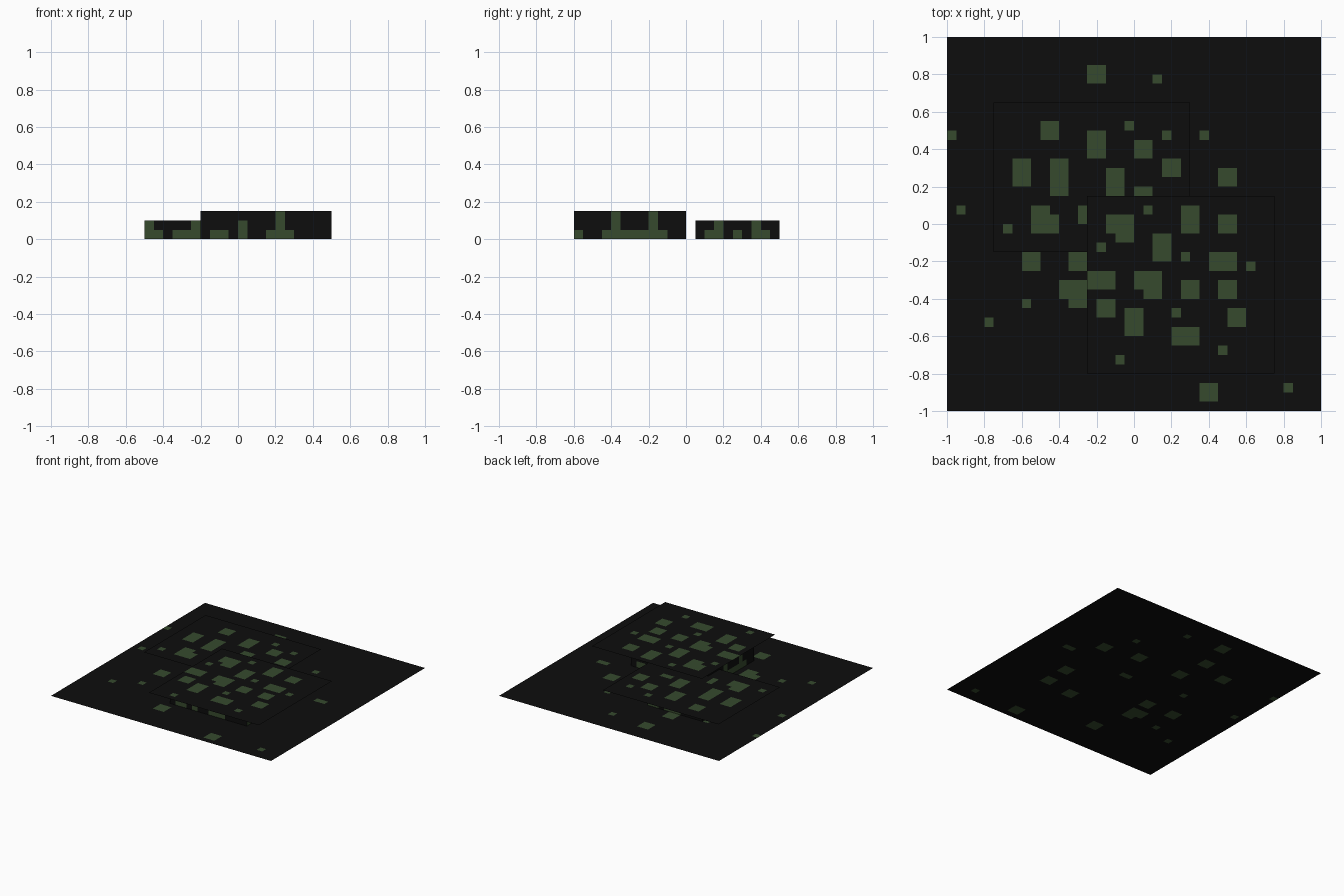
import bpy, bmesh
from mathutils import Vector

if "Cube" in bpy.data.objects:
    bpy.data.objects.remove(bpy.data.objects["Cube"])

U = 0.05  # every panel is divided into square cells of this size


def material(name, rgb):
    m = bpy.data.materials.new(name)
    m.diffuse_color = (*rgb, 1)
    m.use_nodes = True
    m.node_tree.nodes["Principled BSDF"].inputs["Base Color"].default_value = m.diffuse_color
    return m


BLACK = material("near black", (0.004, 0.004, 0.004))
GREEN = material("moss green", (0.037, 0.068, 0.027))


def add_panel(bm, place, u0, u1, v0, v1, patches):
    """Flat grid of cells; cells inside a patch (u0, u1, v0, v1) are green."""
    vs = {(u, v): bm.verts.new(place(u * U, v * U))
          for u in range(u0, u1 + 1) for v in range(v0, v1 + 1)}
    for u in range(u0, u1):
        for v in range(v0, v1):
            f = bm.faces.new([vs[u, v], vs[u + 1, v], vs[u + 1, v + 1], vs[u, v + 1]])
            f.material_index = int(any(a <= u < b and c <= v < d for a, b, c, d in patches))


def finish(bm, name):
    me = bpy.data.meshes.new(name)
    bm.to_mesh(me)
    bm.free()
    me.materials.append(BLACK)
    me.materials.append(GREEN)
    bpy.context.collection.objects.link(bpy.data.objects.new(name, me))


def sheet(name, z, u0, u1, v0, v1, patches):
    bm = bmesh.new()
    add_panel(bm, lambda x, y: Vector((x, y, z)), u0, u1, v0, v1, patches)
    finish(bm, name)


def walls(name, x0, x1, y0, y1, h, along_x, along_y):
    """Open ring of four walls, opposite walls sharing a pattern."""
    bm = bmesh.new()
    add_panel(bm, lambda u, z: Vector((u, y0 * U, z)), x0, x1, 0, h, along_x)
    add_panel(bm, lambda u, z: Vector(((x0 + x1) * U - u, y1 * U, z)), x0, x1, 0, h, along_x)
    add_panel(bm, lambda u, z: Vector((x1 * U, u, z)), y0, y1, 0, h, along_y)
    add_panel(bm, lambda u, z: Vector((x0 * U, (y0 + y1) * U - u, z)), y0, y1, 0, h, along_y)
    finish(bm, name)


# patches in cell units
ground_outer = [(-5, -3, 15, 17), (2, 3, 15, 16), (-20, -19, 9, 10), (7, 8, 9, 10),
                (9, 11, 4, 6), (-19, -18, 1, 2), (-11 - 1, -10, -5, -3), (-7, -5, -5, -3),
                (-8, -5, -8, -6), (-7, -5, -9, -8), (-12, -11, -9, -8),
                (-16, -15, -11, -10), (7, 9, -19, -17), (16, 17, -18, -17)]
ground_covered = [(-5, -3, -15, -13), (13, 15, 1, 2), (-5, -3, 5, 7), (-11, -9, 8, 10),
                  (-6, -4, 10, 12), (9, 11, -5, -3), (9, 11, -9, -7), (4, 6, -10, -8),
                  (3, 5, 5, 7), (1, 3, 0, 1), (-9, -8, 1, 2)]
low_patches = [(-10, -8, 9, 11), (-5, -3, 7, 10), (-1, 0, 10, 11), (3, 4, 9, 10),
               (0, 2, 7, 9), (3, 5, 5, 7), (-13, -11, 4, 7), (-9, -7, 3, 7),
               (-3, -1, 3, 6), (0, 2, 3, 4), (-11, -9, 1, 2), (-11, -8, -1, 1),
               (-6, -5, 0, 2), (-14, -13, -1, 0)]
high_patches = [(1, 2, 1, 2), (5, 7, -1, 2), (9, 11, -1, 1), (-3, 0, -1, 1), (-2, 0, -2, -1),
                (2, 4, -4, -1), (-4, -3, -3, -2), (5, 6, -4, -3), (8, 11, -5, -3),
                (12, 13, -5, -4), (-5, -2, -7, -5), (0, 3, -7, -5), (1, 3, -8, -7),
                (5, 7, -8, -6), (9, 11, -8, -6), (-4, -2, -10, -8), (-1, 1, -12, -9),
                (4, 5, -10, -9), (10, 12, -11, -9), (4, 7, -13, -11), (9, 10, -14, -13),
                (-2, -1, -15, -14)]

# flat base and the two thin overhanging layers
sheet("ground_sheet", 0, -20, 20, -20, 20, ground_outer + ground_covered)
sheet("low_layer", 0.10, -15, 6, -3, 13, low_patches)
sheet("high_layer", 0.15, -5, 15, -16, 3, high_patches)

# walls carrying the layers
walls("low_walls", -10, 0, 1, 10, 2,
      [(-10, -9, 1, 2), (-10, -8, 0, 1), (-7, -4, 0, 1), (-5, -4, 1, 2)],
      [(2, 4, 0, 1), (3, 4, 1, 2), (5, 6, 0, 1), (7, 9, 0, 1), (7, 8, 1, 2)])
walls("high_walls", -4, 10, -12, 0, 3,
      [(-3, -1, 0, 1), (0, 1, 0, 2), (3, 6, 0, 1), (4, 5, 1, 3)],
      [(-12, -11, 0, 1), (-9, -2, 0, 1), (-8, -7, 1, 3), (-4, -3, 1, 3)])
